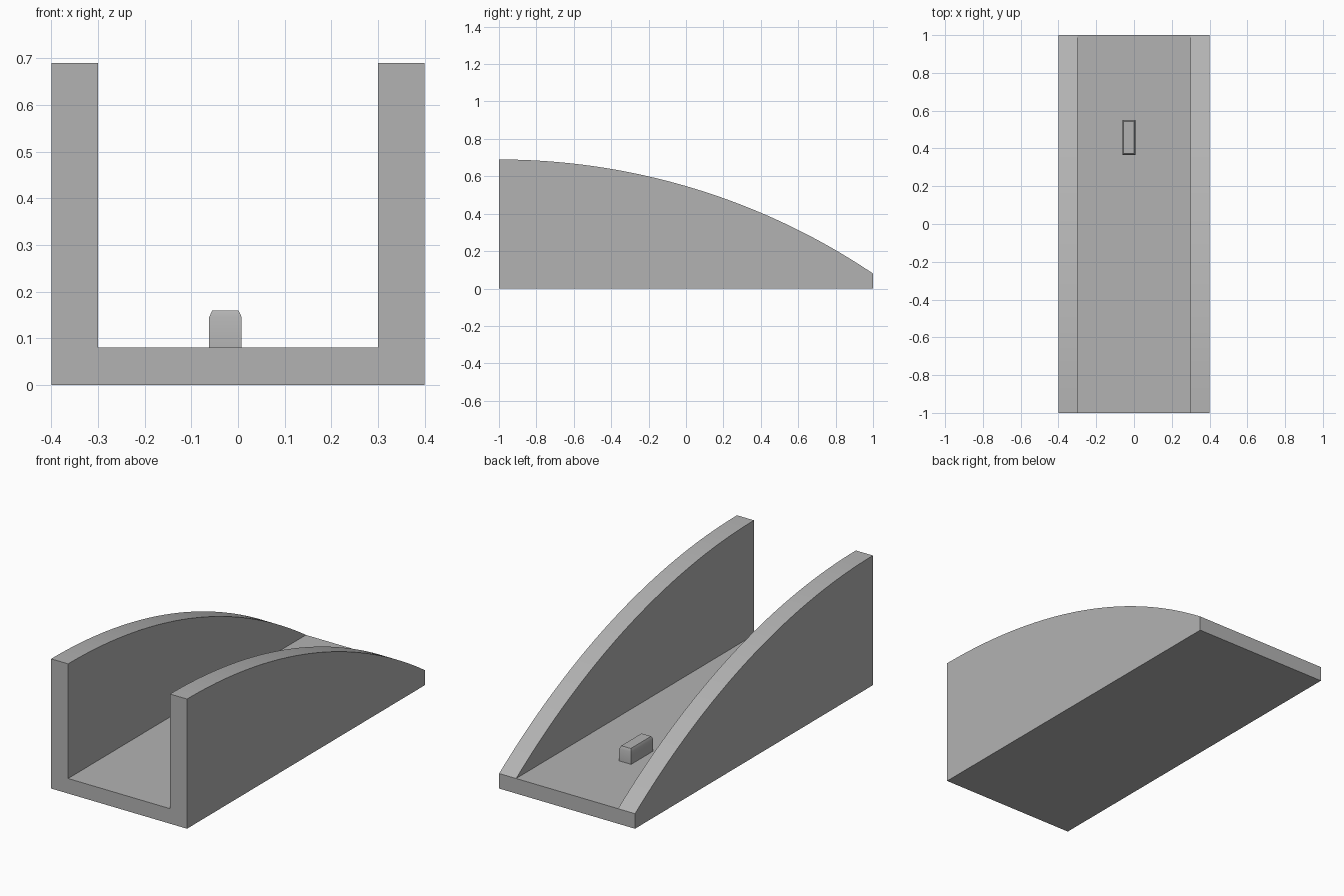
import bpy, bmesh, math

cube = bpy.data.objects.get("Cube")
if cube:
    bpy.data.objects.remove(cube, do_unlink=True)

grey = bpy.data.materials.new("plain_grey")
COLOUR = (0.45, 0.45, 0.45, 1)
grey.diffuse_color = COLOUR
grey.use_nodes = True
grey.node_tree.nodes["Principled BSDF"].inputs["Base Color"].default_value = COLOUR


def loft(name, sections, smooth_angle):
    """Skin a stack of closed cross-sections, cap both ends."""
    bm = bmesh.new()
    rings = [[bm.verts.new(p) for p in sec] for sec in sections]
    for a, b in zip(rings, rings[1:]):
        for i in range(len(a)):
            j = (i + 1) % len(a)
            bm.faces.new((a[i], a[j], b[j], b[i]))
    bm.faces.new(rings[0])
    bm.faces.new(rings[-1])
    bmesh.ops.remove_doubles(bm, verts=bm.verts, dist=0.0001)
    # Merge the flat areas into single faces
    bmesh.ops.dissolve_limit(bm, angle_limit=math.radians(0.1),
                             verts=bm.verts, edges=bm.edges)
    bmesh.ops.recalc_face_normals(bm, faces=bm.faces)
    mesh = bpy.data.meshes.new(name)
    bm.to_mesh(mesh)
    bm.free()
    mesh.materials.append(grey)
    obj = bpy.data.objects.new(name, mesh)
    bpy.context.collection.objects.link(obj)
    bpy.ops.object.select_all(action='DESELECT')
    obj.select_set(True)
    bpy.context.view_layer.objects.active = obj
    bpy.ops.object.shade_smooth_by_angle(angle=math.radians(smooth_angle))
    return obj


# Channel: floor with two side walls that fall along a circular arc
HALF, INNER, FLOOR, HEIGHT, LENGTH = 0.4, 0.3, 0.08, 0.69, 2.0
DROP = HEIGHT - FLOOR
RADIUS = (LENGTH ** 2 + DROP ** 2) / (2 * DROP)
STEPS = 40


def channel_section(t):
    run = LENGTH * t
    top = HEIGHT - RADIUS + math.sqrt(RADIUS ** 2 - run ** 2)
    y = run - LENGTH / 2
    right = [(HALF, 0), (HALF, top), (INNER, top), (INNER, FLOOR)]
    left = [(-x, z) for x, z in reversed(right)]
    return [(x, y, z) for x, z in right + left]


loft("channel_body", [channel_section(i / STEPS) for i in range(STEPS + 1)], 30)


# Small block on the floor with bevelled top edges
def block_section(z, inset):
    x0, x1 = -0.062 + inset, 0.008 - inset
    y0, y1 = 0.365 + inset, 0.55 - inset
    return [(x0, y0, z), (x1, y0, z), (x1, y1, z), (x0, y1, z)]


loft("floor_block", [block_section(FLOOR, 0), block_section(0.145, 0),
                     block_section(0.16, 0.007)], 30)
